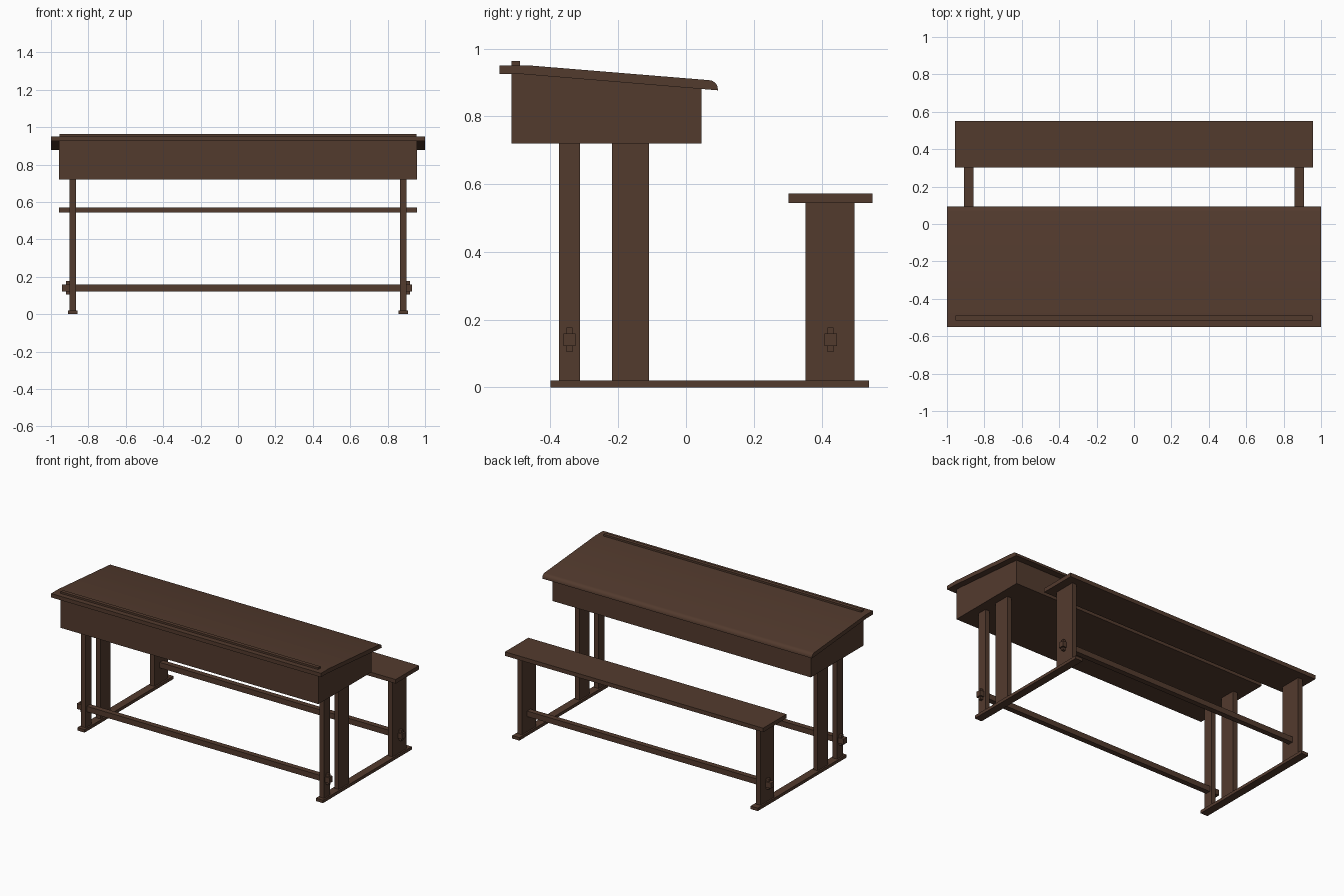
import bpy
import bmesh
import math

cube = bpy.data.objects.get("Cube")
if cube:
    bpy.data.objects.remove(cube, do_unlink=True)

# Single stained wood colour
wood = bpy.data.materials.new("dark brown wood")
wood.use_nodes = True
colour = (0.086, 0.043, 0.027, 1.0)
wood.diffuse_color = colour
wood.node_tree.nodes["Principled BSDF"].inputs["Base Color"].default_value = colour


def extrude_profile(name, profile, x0, x1):
    """Extrude a closed (y, z) outline from x0 to x1."""
    bm = bmesh.new()
    face = bm.faces.new([bm.verts.new((x0, y, z)) for y, z in profile])
    grown = bmesh.ops.extrude_face_region(bm, geom=[face])
    moved = [v for v in grown["geom"] if isinstance(v, bmesh.types.BMVert)]
    bmesh.ops.translate(bm, verts=moved, vec=(x1 - x0, 0, 0))
    bmesh.ops.recalc_face_normals(bm, faces=bm.faces)
    mesh = bpy.data.meshes.new(name)
    bm.to_mesh(mesh)
    bm.free()
    mesh.materials.append(wood)
    obj = bpy.data.objects.new(name, mesh)
    bpy.context.collection.objects.link(obj)
    return obj


def box(name, x, y, z):
    return extrude_profile(
        name, [(y[0], z[0]), (y[1], z[0]), (y[1], z[1]), (y[0], z[1])], *x)


# Desk top: flat front ledge, sloping board and rounded rear nose
nose = [(0.067 + 0.027 * math.sin(a), 0.880 + 0.027 * math.cos(a))
        for a in (math.radians(5 + 17 * i) for i in range(6))]
top_profile = [(-0.55, 0.925), (-0.485, 0.925), (0.094, 0.877)]
top_profile += nose[::-1] + [(-0.47, 0.951), (-0.55, 0.951)]
top = extrude_profile("desk_top", top_profile, -1, 1)
bpy.ops.object.select_all(action="DESELECT")
top.select_set(True)
bpy.context.view_layer.objects.active = top
bpy.ops.object.shade_smooth_by_angle(angle=math.radians(25))

# Stop strip along the front ledge
box("pencil_stop", (-0.955, 0.955), (-0.515, -0.49), (0.94, 0.963))

# Closed storage box below the sloping board
extrude_profile("desk_box", [(-0.515, 0.72), (0.046, 0.72), (0.046, 0.883),
                             (-0.485, 0.927), (-0.515, 0.927)], -0.957, 0.957)

# Bench seat
box("bench_seat", (-0.957, 0.957), (0.303, 0.55), (0.545, 0.572))

# Stretcher bars with ends passing through the legs
stretchers = {"front": -0.344, "bench": 0.427}
for name, y in stretchers.items():
    box(name + "_stretcher", (-0.94, 0.93), (y - 0.018, y + 0.018), (0.122, 0.159))

# End frames: floor runner, three uprights and locking wedges
for side, s in (("left", 1), ("right", -1)):
    box(side + "_floor_runner", (s * 0.857, s * 0.91), (-0.4, 0.54), (0, 0.02))
    leg_x = (s * 0.867, s * 0.9)
    box(side + "_front_leg", leg_x, (-0.375, -0.313), (0.02, 0.72))
    box(side + "_middle_leg", leg_x, (-0.219, -0.109), (0.02, 0.72))
    box(side + "_bench_leg", leg_x, (0.352, 0.498), (0.02, 0.545))
    for name, y in stretchers.items():
        box(f"{side}_{name}_wedge", (s * 0.9, s * 0.92),
            (y - 0.009, y + 0.009), (0.105, 0.177))
